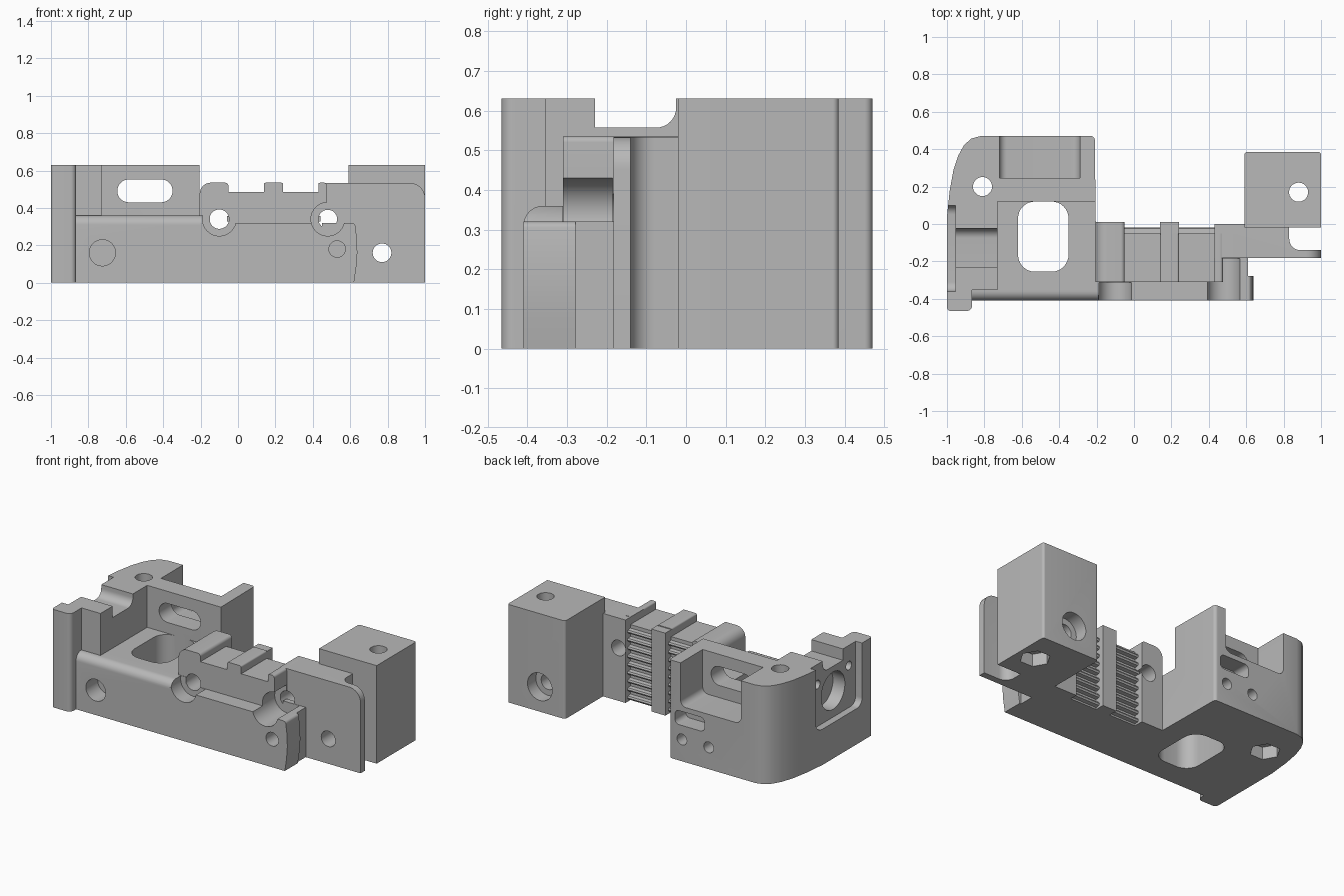
import bpy, bmesh, math
from mathutils import Vector

if "Cube" in bpy.data.objects:
    bpy.data.objects.remove(bpy.data.objects["Cube"], do_unlink=True)

grey = bpy.data.materials.new("light_grey_plastic")
grey.use_nodes = True
COLOUR = (0.48, 0.48, 0.48, 1)
grey.diffuse_color = COLOUR
for node in grey.node_tree.nodes:
    if node.type == "BSDF_PRINCIPLED":
        node.inputs["Base Color"].default_value = COLOUR

parts = []


def outline(corners):
    """Polygon from (u, v) or (u, v, radius) corners."""
    pts = []
    for i, c in enumerate(corners):
        p = Vector(c[:2])
        if len(c) == 2:
            pts.append(p)
            continue
        before = Vector(corners[i - 1][:2]) - p
        after = Vector(corners[(i + 1) % len(corners)][:2]) - p
        a, b = p + before.normalized() * c[2], p + after.normalized() * c[2]
        for k in range(9):
            t = k / 8
            wa, wp, wb = (1 - t) ** 2, 1.414 * t * (1 - t), t * t
            pts.append((a * wa + p * wp + b * wb) / (wa + wp + wb))
    return pts


def rect(u0, u1, v0, v1, r=0):
    c = [(u0, v0), (u1, v0), (u1, v1), (u0, v1)]
    return outline([p + (r,) for p in c] if r else c)


def circle(u, v, r, sides=32):
    return [Vector((u + r * math.cos(math.tau * i / sides), v + r * math.sin(math.tau * i / sides)))
            for i in range(sides)]


def prism(name, pts, axis, lo, hi, keep=True):
    """Extrude a flat outline along one axis."""
    place = {"x": lambda p, w: (w, p[0], p[1]),
             "y": lambda p, w: (p[0], w, p[1]),
             "z": lambda p, w: (p[0], p[1], w)}[axis]
    bm = bmesh.new()
    ends = [[bm.verts.new(place(p, w)) for p in pts] for w in (lo, hi)]
    for ring in ends:
        bm.faces.new(ring)
    n = len(pts)
    for i in range(n):
        j = (i + 1) % n
        bm.faces.new((ends[0][i], ends[0][j], ends[1][j], ends[1][i]))
    bmesh.ops.recalc_face_normals(bm, faces=bm.faces)
    mesh = bpy.data.meshes.new(name)
    bm.to_mesh(mesh)
    bm.free()
    ob = bpy.data.objects.new(name, mesh)
    bpy.context.scene.collection.objects.link(ob)
    if keep:
        parts.append(ob)
    return ob


def cut(targets, pts, axis, lo, hi):
    """Subtract a prism from each target part."""
    cutter = prism("cutter", pts, axis, lo, hi, keep=False)
    cutter.hide_render = True
    for ob in targets:
        mod = ob.modifiers.new("cut", "BOOLEAN")
        mod.operation, mod.solver, mod.object = "DIFFERENCE", "EXACT", cutter
        bpy.context.view_layer.update()
        result = ob.evaluated_get(bpy.context.evaluated_depsgraph_get())
        mesh = bpy.data.meshes.new_from_object(result)
        ob.modifiers.clear()
        ob.data = mesh
    bpy.data.objects.remove(cutter, do_unlink=True)


# Left housing with its curved back corner and front post
housing = prism("left_housing", outline([
    (-1, -0.465, 0.02), (-0.865, -0.465, 0.03), (-0.865, -0.355), (-0.2, -0.355),
    (-0.21, 0.47, 0.02), (-0.82, 0.47), (-0.87, 0.457), (-0.91, 0.42), (-0.94, 0.365),
    (-0.965, 0.29), (-0.985, 0.18), (-1, 0.04)]), "z", 0, 0.63)

# Front bars
tall_bar = prism("front_bar_left", outline([
    (-0.41, 0), (-0.3, 0), (-0.3, 0.36), (-0.41, 0.36, 0.05)]), "x", -0.9, -0.15)
low_bar = prism("front_bar_right", outline([
    (-0.2, 0), (0.62, 0), (0.632, 0.08), (0.638, 0.16), (0.635, 0.24),
    (0.625, 0.32, 0.015), (-0.2, 0.32)]), "y", -0.41, -0.278)
filler = prism("bar_bridge", rect(0.45, 0.61, -0.3, -0.15), "z", 0, 0.32)

# Belt clamp with its stepped top, back ribs and teeth
clamp = prism("belt_clamp", outline([
    (-0.205, 0), (0.475, 0), (0.475, 0.535, 0.015), (0.43, 0.535, 0.01), (0.43, 0.485),
    (0.24, 0.485), (0.24, 0.535, 0.01), (0.14, 0.535, 0.01), (0.14, 0.485),
    (-0.05, 0.485), (-0.05, 0.535, 0.02), (-0.205, 0.535, 0.06)]), "y", -0.31, -0.05)
end_rib = prism("clamp_end_rib", outline([
    (-0.205, 0), (-0.05, 0), (-0.05, 0.535, 0.02), (-0.205, 0.535, 0.06)]), "y", -0.06, 0.01)
prism("clamp_middle_rib", rect(0.14, 0.24, -0.06, 0.01), "z", 0, 0.53)
for x0 in (-0.06, 0.23):
    for i in range(9):
        z = 0.01 + i * 0.053
        prism("belt_tooth", outline([
            (-0.06, z), (-0.025, z + 0.005), (-0.02, z + 0.015),
            (-0.025, z + 0.025), (-0.06, z + 0.03)]), "x", x0, x0 + 0.21)

# Right arm and block
arm = prism("right_arm", outline([
    (0.43, 0), (1, 0), (1, 0.533, 0.08), (0.43, 0.533)]), "y", -0.183, -0.015)
arm_back = prism("arm_back", rect(0.43, 0.62, -0.06, 0.0), "z", 0, 0.533)
block = prism("right_block", outline([
    (0.59, -0.02), (1, -0.02), (1, 0.385, 0.015), (0.59, 0.385, 0.015)]), "z", 0, 0.63)

# Open pocket in the housing, behind the front bar
cut([housing], rect(-0.73, 0, -0.6, 0.12), "z", 0.36, 1)
cut([housing], rect(-0.865, -0.7, -0.6, -0.354), "z", 0.36, 1)
cut([housing], rect(-0.62, -0.35, -0.255, 0.12, 0.09), "z", -0.1, 0.5)

# Back pocket and its slot
cut([housing], outline([
    (-0.72, 0.352, 0.04), (-0.29, 0.352, 0.04), (-0.29, 1), (-0.72, 1)]), "y", 0.245, 0.6)
cut([housing], rect(-0.645, -0.35, 0.43, 0.552, 0.06), "y", 0.05, 0.4)
cut([housing], rect(-0.46, -0.25, 0.23, 0.32, 0.03), "y", 0.36, 0.6)
for x in (-0.3, -0.49):
    cut([housing], circle(x, 0.14, 0.035, 20), "y", 0.3, 0.6)

# Top notch and the recess with round seat on the left side
cut([housing], outline([
    (-0.23, 0.557), (-0.025, 0.557, 0.05), (-0.025, 0.9), (-0.23, 0.9)]), "x", -1.2, -0.6)
cut([housing], outline([
    (-0.36, 0.23, 0.05), (0.1, 0.23, 0.05), (0.1, 0.9), (-0.36, 0.9)]), "x", -1.2, -0.955)
cut([housing], circle(-0.13, 0.4, 0.12), "x", -1.1, -0.87)
for y in (-0.29, 0.03):
    cut([housing], circle(y, 0.5, 0.028, 20), "x", -1.1, -0.85)

# Rod gap between arm plate and block
cut([arm], outline([
    (0.83, -0.14, 0.0599), (1.2, -0.14), (1.2, 0.1), (0.83, 0.1)]), "z", -0.1, 1)
cut([arm_back], circle(0.9, 0.1, 0.01), "z", 2, 3)

# Screw holes with head seats along y
cut([tall_bar, low_bar, housing], circle(-0.1, 0.34, 0.09), "y", -0.6, -0.312)
cut([low_bar, clamp, filler], circle(0.48, 0.34, 0.09), "y", -0.6, -0.185)
cut([clamp, end_rib, low_bar], circle(-0.1, 0.34, 0.052), "y", -0.6, 0.2)
cut([clamp, arm, arm_back], circle(0.48, 0.34, 0.05), "y", -0.6, 0.2)
cut([tall_bar, housing], circle(-0.725, 0.16, 0.07), "y", -0.6, -0.29)
cut([low_bar, filler], circle(0.53, 0.18, 0.044), "y", -0.6, -0.24)
cut([arm, block], circle(0.77, 0.16, 0.05), "y", -0.6, 0.6)
cut([block], circle(0.77, 0.16, 0.088), "y", 0.3, 0.6)

# Vertical screw holes with six-sided nut traps below
for ob, x, y in ((housing, -0.81, 0.2), (block, 0.88, 0.17)):
    cut([ob], circle(x, y, 0.051), "z", -0.1, 1)
    cut([ob], circle(x, y, 0.09, 6), "z", -0.1, 0.08)

# Finish: one colour, smooth curves with sharp edges
bpy.ops.object.select_all(action="DESELECT")
for ob in parts:
    ob.data.materials.clear()
    ob.data.materials.append(grey)
    for face in ob.data.polygons:
        face.material_index = 0
    ob.select_set(True)
bpy.context.view_layer.objects.active = housing
bpy.ops.object.shade_smooth_by_angle(angle=math.radians(30))
